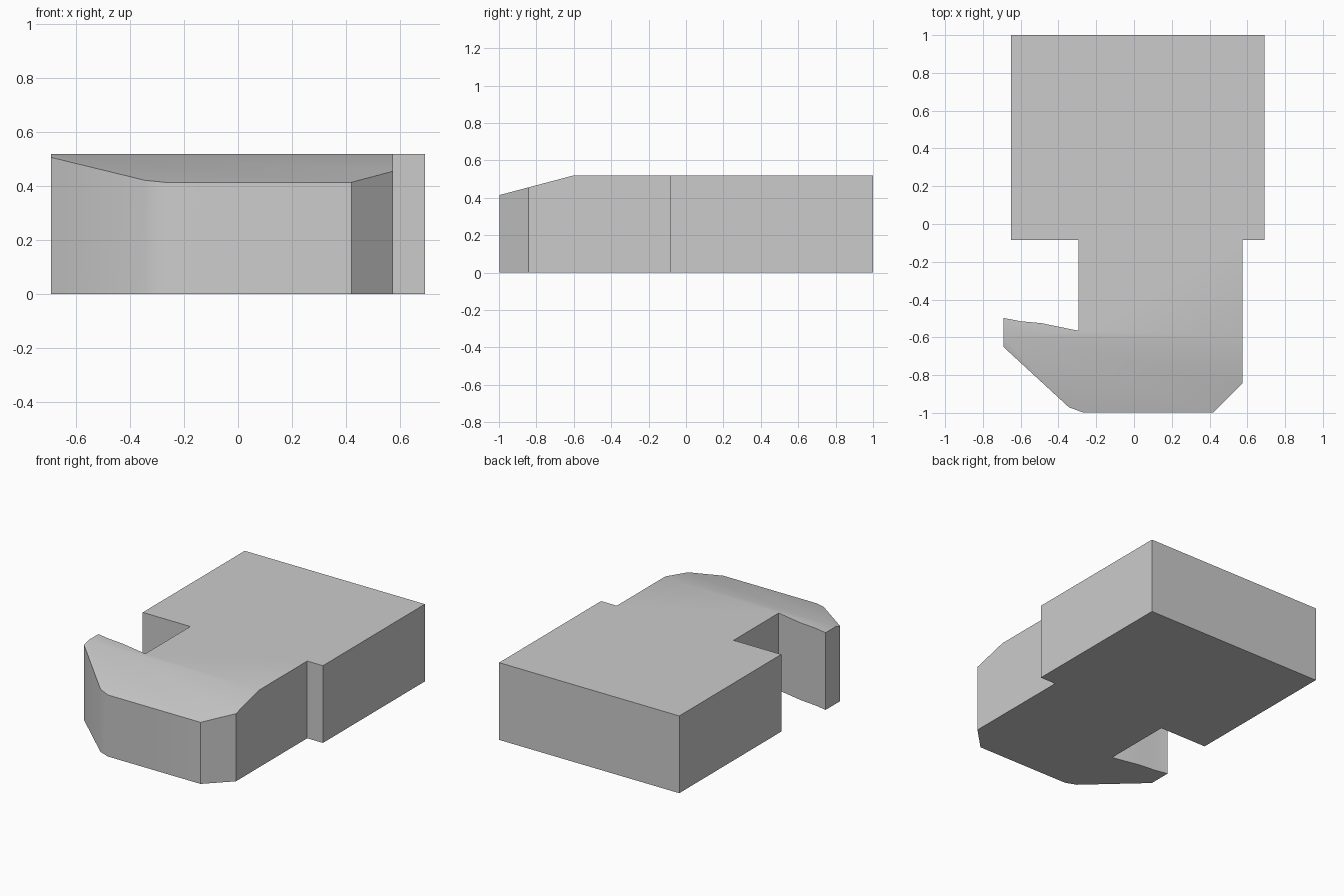
import bpy
import bmesh

cube = bpy.data.objects.get("Cube")
if cube:
    bpy.data.objects.remove(cube, do_unlink=True)

# Plain grey finish
grey = bpy.data.materials.new("plain grey")
grey.use_nodes = True
colour = (0.6, 0.6, 0.6, 1)
grey.diffuse_color = colour
grey.node_tree.nodes["Principled BSDF"].inputs["Base Color"].default_value = colour

HEIGHT = 0.52
SLOPE_START = -0.6
SLOPE = 0.265

# Plan outline: rear block, neck, then hooked nose
outline = [
    (-0.65, 1.0), (-0.65, -0.085), (-0.295, -0.085), (-0.295, -0.565),
    (-0.49, -0.525), (-0.6, -0.515), (-0.692, -0.497), (-0.692, -0.65),
    (-0.345, -0.97), (-0.27, -0.998), (0.42, -0.998), (0.575, -0.843),
    (0.575, -0.085), (0.692, -0.085), (0.692, 1.0),
]

# Extrude the outline into a solid
bm = bmesh.new()
base = bm.faces.new([bm.verts.new((x, y, 0)) for x, y in outline])
extruded = bmesh.ops.extrude_face_region(bm, geom=[base])["geom"]
top = [g for g in extruded if isinstance(g, bmesh.types.BMVert)]
bmesh.ops.translate(bm, verts=top, vec=(0, 0, HEIGHT))

# Crease the top across the nose and slope it down to the front
top_face = [f for f in bm.faces if all(v.co.z > 0.1 for v in f.verts)]
edges = {e for f in top_face for e in f.edges}
bmesh.ops.bisect_plane(bm, geom=top_face + list(edges) + top,
                       plane_co=(0, SLOPE_START, 0), plane_no=(0, 1, 0))
for v in bm.verts:
    if v.co.z > 0.1 and v.co.y < SLOPE_START:
        v.co.z -= (SLOPE_START - v.co.y) * SLOPE
bmesh.ops.recalc_face_normals(bm, faces=bm.faces)

mesh = bpy.data.meshes.new("hooked_block")
bm.to_mesh(mesh)
bm.free()
mesh.materials.append(grey)
block = bpy.data.objects.new("hooked_block", mesh)
bpy.context.collection.objects.link(block)

# Soften the shallow creases, keep the corners sharp
bpy.ops.object.select_all(action="DESELECT")
block.select_set(True)
bpy.context.view_layer.objects.active = block
bpy.ops.object.shade_smooth_by_angle()
